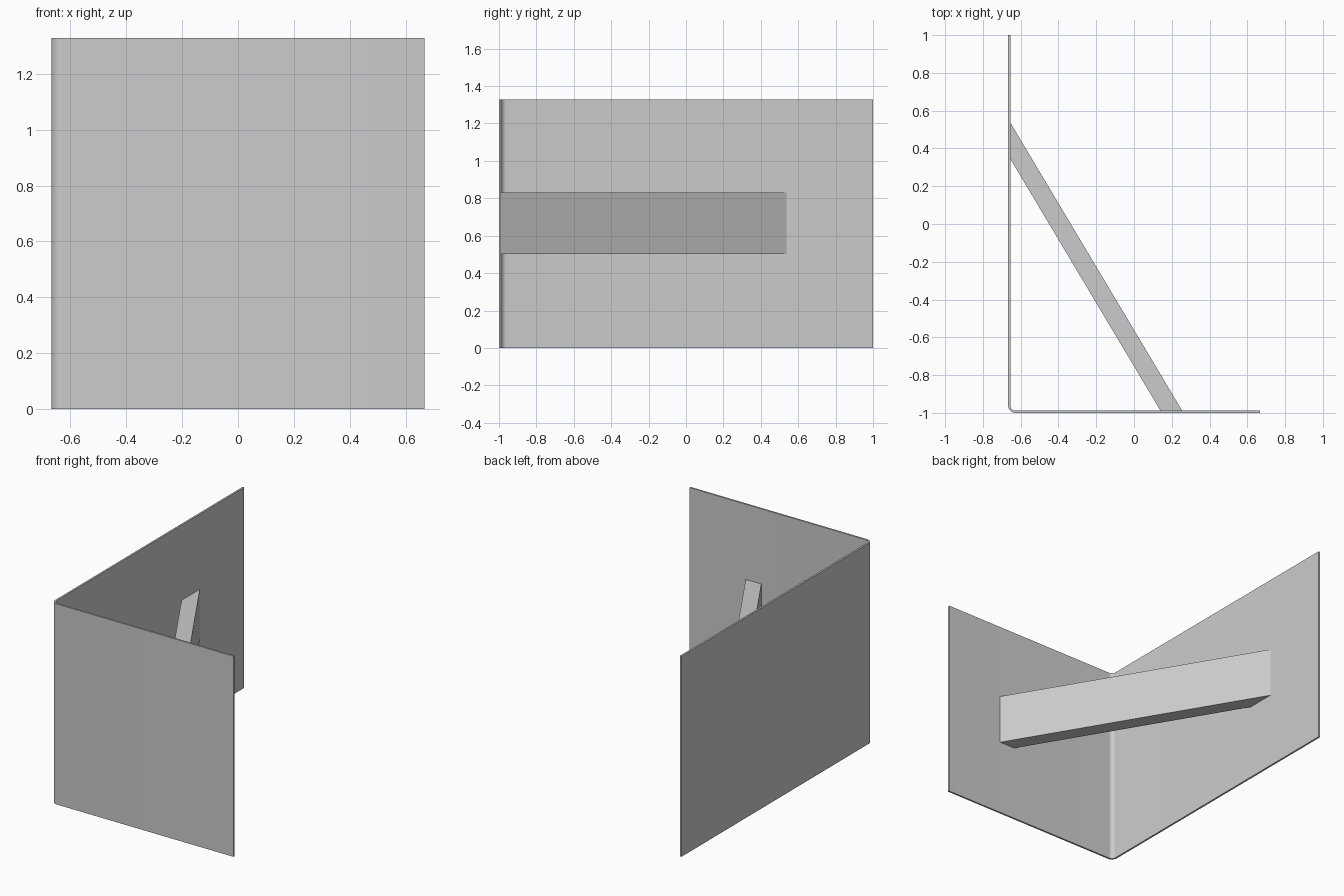
import bpy
import bmesh
from math import cos, sin, pi, radians

cube = bpy.data.objects.get("Cube")
if cube:
    bpy.data.objects.remove(cube, do_unlink=True)

# Overall sizes
HALF_X, HALF_Y, HEIGHT = 0.667, 1.0, 1.327
SHEET = 0.012          # sheet thickness
BEND = 0.04            # outer bend radius

grey = bpy.data.materials.new("plain_grey")
grey.use_nodes = True
colour = (0.6, 0.6, 0.6, 1)
grey.diffuse_color = colour
grey.node_tree.nodes["Principled BSDF"].inputs["Base Color"].default_value = colour


def extrude_outline(name, outline, z0, z1):
    """Make a solid from a plan outline raised between two heights."""
    bm = bmesh.new()
    base = bm.faces.new([bm.verts.new((x, y, z0)) for x, y in outline])
    raised = bmesh.ops.extrude_face_region(bm, geom=[base])["geom"]
    verts = [v for v in raised if isinstance(v, bmesh.types.BMVert)]
    bmesh.ops.translate(bm, verts=verts, vec=(0, 0, z1 - z0))
    bmesh.ops.recalc_face_normals(bm, faces=bm.faces)
    mesh = bpy.data.meshes.new(name)
    bm.to_mesh(mesh)
    bm.free()
    mesh.materials.append(grey)
    obj = bpy.data.objects.new(name, mesh)
    bpy.context.collection.objects.link(obj)
    return obj


def bend_arc(radius, steps=10):
    """Quarter circle from the side wall round to the front wall."""
    cx, cy = BEND - HALF_X, BEND - HALF_Y
    angles = [pi + pi / 2 * i / steps for i in range(steps + 1)]
    return [(cx + radius * cos(a), cy + radius * sin(a)) for a in angles]


# Bent sheet: side wall, rounded corner and front wall in one piece
outer = [(-HALF_X, HALF_Y)] + bend_arc(BEND) + [(HALF_X, -HALF_Y)]
inner = [(SHEET - HALF_X, HALF_Y)] + bend_arc(BEND - SHEET) + [(HALF_X, SHEET - HALF_Y)]
sheet = extrude_outline("bent_sheet", outer + inner[::-1], 0, HEIGHT)
bpy.ops.object.select_all(action="DESELECT")
sheet.select_set(True)
bpy.context.view_layer.objects.active = sheet
bpy.ops.object.shade_smooth_by_angle(angle=radians(30))

# Diagonal brace between the two walls
wall_x, wall_y = SHEET - HALF_X, SHEET - HALF_Y
extrude_outline("diagonal_brace",
                [(wall_x, 0.537), (wall_x, 0.345), (0.14, wall_y), (0.255, wall_y)],
                0.502, 0.83)
